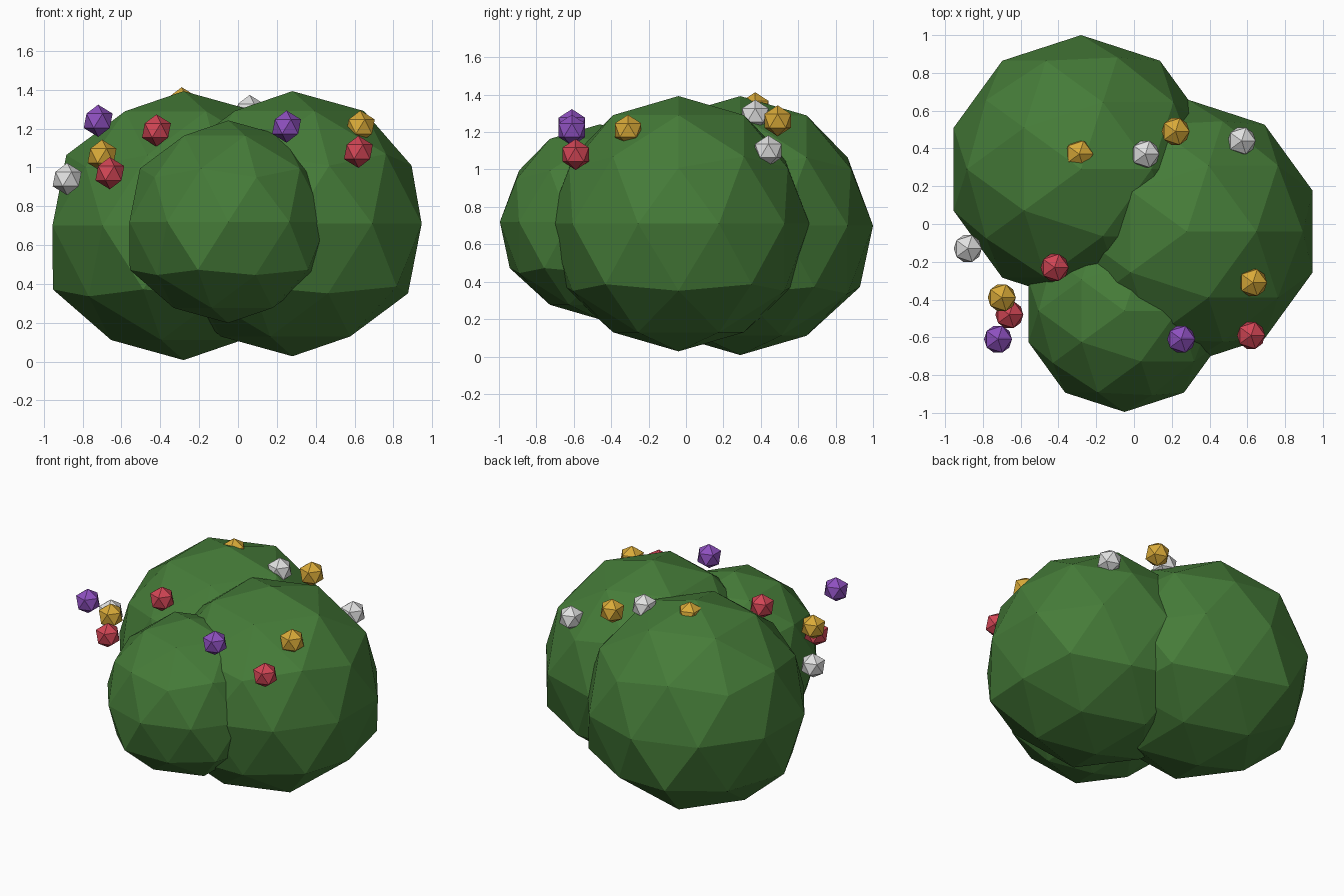
import bpy

cube = bpy.data.objects.get("Cube")
if cube:
    bpy.data.objects.remove(cube, do_unlink=True)


def material(name, rgb):
    mat = bpy.data.materials.new(name)
    mat.use_nodes = True
    mat.diffuse_color = (*rgb, 1)
    mat.node_tree.nodes["Principled BSDF"].inputs["Base Color"].default_value = (*rgb, 1)
    return mat


leaf = material("leaf green", (0.06, 0.2, 0.04))
petals = {
    "purple": material("petal purple", (0.27, 0.08, 0.52)),
    "red": material("petal red", (0.64, 0.06, 0.09)),
    "yellow": material("petal yellow", (0.69, 0.4, 0.04)),
    "white": material("petal white", (0.75, 0.75, 0.75)),
}


def ball(name, centre, radius, subdivisions, mat, squash=1.0):
    bpy.ops.mesh.primitive_ico_sphere_add(subdivisions=subdivisions, radius=radius, location=centre)
    obj = bpy.context.object
    obj.name = name
    obj.data.materials.append(mat)
    for v in obj.data.vertices:
        v.co.z *= squash
    return obj


# Three overlapping faceted leaf clumps
clumps = {
    "back_clump": ((-0.28, 0.29, 0.70), 0.71),
    "left_clump": ((0.28, -0.04, 0.71), 0.70),
    "front_clump": ((-0.05, -0.46, 0.72), 0.535),
}
for name, (centre, radius) in clumps.items():
    clump = ball(name, centre, radius, 2, leaf, 0.975)
    # Slightly uneven foliage: lower ring swells, upper ring tucks in
    for v in clump.data.vertices:
        height = v.co.z / (radius * 0.975)
        if abs(height + 0.447) < 0.02:
            v.co *= 1.06
        elif abs(height - 0.447) < 0.02:
            v.co *= 0.98

# Small blossoms scattered over the top
blossoms = [
    ("purple", (-0.72, -0.61, 1.24)),
    ("purple", (0.25, -0.61, 1.21)),
    ("red", (-0.42, -0.23, 1.19)),
    ("red", (-0.66, -0.48, 0.97)),
    ("red", (0.62, -0.59, 1.08)),
    ("yellow", (-0.70, -0.39, 1.06)),
    ("yellow", (0.63, -0.31, 1.21)),
    ("yellow", (0.22, 0.49, 1.26)),
    ("yellow", (-0.29, 0.37, 1.33)),
    ("white", (-0.88, -0.13, 0.94)),
    ("white", (0.57, 0.44, 1.10)),
    ("white", (0.06, 0.37, 1.29)),
]
for i, (colour, centre) in enumerate(blossoms, 1):
    ball(f"{colour}_blossom_{i}", centre, 0.083, 1, petals[colour])
